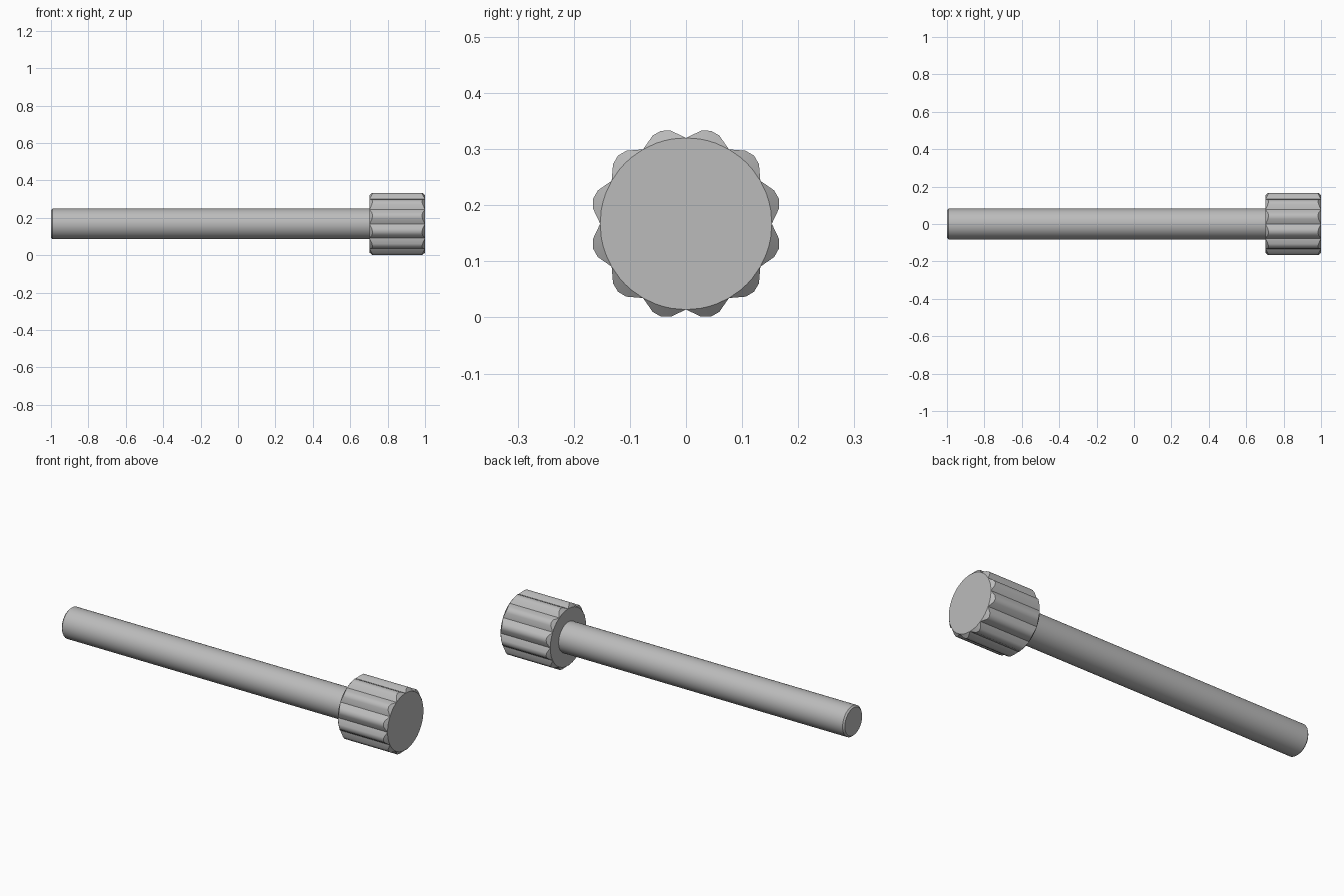
import bpy
import bmesh
from math import cos, sin, radians

if "Cube" in bpy.data.objects:
    bpy.data.objects.remove(bpy.data.objects["Cube"])

AXIS_Z = 0.167

steel = bpy.data.materials.new("grey steel")
steel.use_nodes = True
grey = (0.5, 0.5, 0.5, 1)
steel.diffuse_color = grey
steel.node_tree.nodes["Principled BSDF"].inputs["Base Color"].default_value = grey


def loft(name, sections):
    """Skin rings of (x, angle, radius) around the long axis and cap both ends."""
    bm = bmesh.new()
    rings = [[bm.verts.new((x, r * sin(radians(a)), AXIS_Z + r * cos(radians(a))))
              for x, a, r in section] for section in sections]
    for r1, r2 in zip(rings, rings[1:]):
        for i in range(len(r1)):
            j = (i + 1) % len(r1)
            bm.faces.new((r1[i], r1[j], r2[j], r2[i]))
    bm.faces.new(rings[0])
    bm.faces.new(rings[-1])
    bmesh.ops.remove_doubles(bm, verts=bm.verts, dist=0.0001)
    bmesh.ops.recalc_face_normals(bm, faces=bm.faces)
    mesh = bpy.data.meshes.new(name)
    bm.to_mesh(mesh)
    bm.free()
    mesh.materials.append(steel)
    obj = bpy.data.objects.new(name, mesh)
    bpy.context.collection.objects.link(obj)
    bpy.ops.object.select_all(action='DESELECT')
    obj.select_set(True)
    bpy.context.view_layer.objects.active = obj
    bpy.ops.object.shade_smooth_by_angle(angle=radians(30))
    return obj


# Shaft: round rod with a small chamfer at the free end
shaft_profile = [(-1.0, 0.074), (-0.992, 0.082), (0.71, 0.082)]
loft("shaft", [[(x, i * 7.5, r) for i in range(48)] for x, r in shaft_profile])

# Knurled head: twelve rounded lobes, chamfered down to the groove circle
GROOVE = 0.153
LOBE = [(0, GROOVE), (9.3, 0.168), (15, 0.1715), (20.7, 0.168)]
outline = [(30 * k + a, r) for k in range(12) for a, r in LOBE]
X0, X1 = 0.703, 1.0
loft("knurled_head", [
    [(X0, a, GROOVE) for a, r in outline],
    [(X0 + 0.9 * (r - GROOVE), a, r) for a, r in outline],
    [(X1 - 0.9 * (r - GROOVE), a, r) for a, r in outline],
    [(X1, a, GROOVE) for a, r in outline],
])
